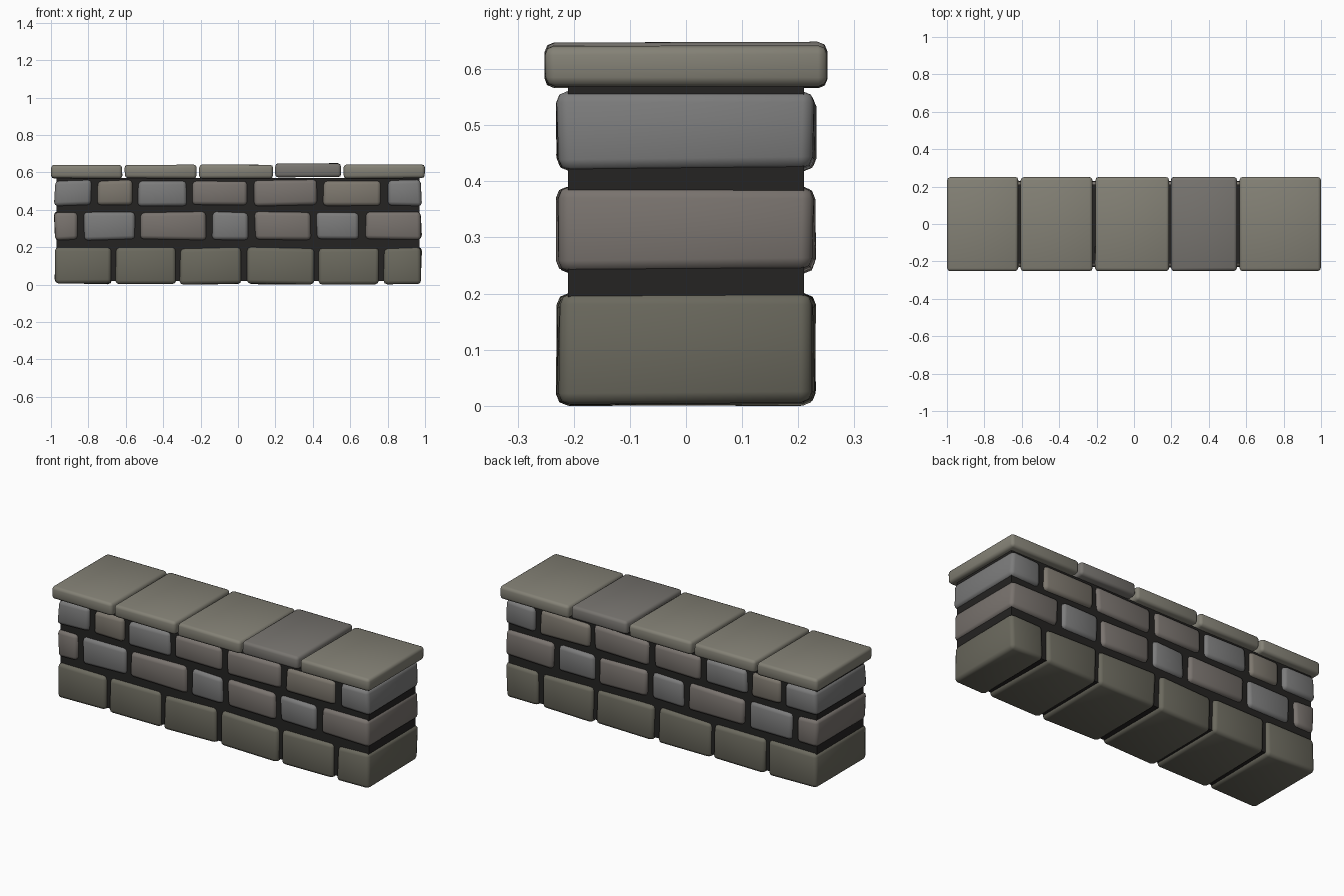
import bpy, bmesh, math, random
from mathutils import Vector

if "Cube" in bpy.data.objects:
    bpy.data.objects.remove(bpy.data.objects["Cube"])

random.seed(4)
JITTER = 0.006


def material(name, rgb):
    m = bpy.data.materials.new(name)
    m.diffuse_color = (*rgb, 1)
    m.use_nodes = True
    m.node_tree.nodes["Principled BSDF"].inputs["Base Color"].default_value = m.diffuse_color
    return m


MORTAR = material("mortar", (0.018, 0.017, 0.016))
WARM = material("warm_stone", (0.205, 0.185, 0.155))
COOL = material("cool_stone", (0.20, 0.20, 0.20))
BROWN = material("brown_stone", (0.19, 0.17, 0.155))
MOSS = material("mossy_stone", (0.145, 0.14, 0.11))
CAP = material("cap_stone", (0.23, 0.22, 0.18))
CAP_DARK = material("dark_cap_stone", (0.185, 0.175, 0.16))


def block(name, x, y, z, mat, bevel=0.0, jitter=0.0):
    """Box between the given ranges, corners nudged inward, edges rounded."""
    bm = bmesh.new()
    bmesh.ops.create_cube(bm, size=1)
    for v in bm.verts:
        sign = Vector([1 if c > 0 else -1 for c in v.co])
        v.co = Vector([r[1] if s > 0 else r[0] for r, s in zip((x, y, z), sign)])
        v.co -= Vector([s * random.uniform(0, jitter) for s in sign])
    if bevel:
        bmesh.ops.bevel(bm, geom=bm.edges[:], offset=bevel, segments=2,
                        profile=0.5, affect='EDGES')
    mesh = bpy.data.meshes.new(name)
    bm.to_mesh(mesh)
    bm.free()
    mesh.materials.append(mat)
    ob = bpy.data.objects.new(name, mesh)
    bpy.context.collection.objects.link(ob)
    return ob


# Dark mortar core
block("mortar_core", (-0.97, 0.97), (-0.21, 0.21), (0.02, 0.57), MORTAR)

# Courses: bottom, top, stone spans along x, stone colours
courses = [
    ("lower", 0.003, 0.205,
     [(-.985, -.67), (-.657, -.328), (-.315, .022), (.046, .412), (.428, .755), (.773, .985)],
     [MOSS] * 6),
    ("middle", 0.235, 0.392,
     [(-.985, -.85), (-.826, -.55), (-.525, -.165), (-.142, .062), (.087, .395),
      (.415, .652), (.677, .985)],
     [BROWN, COOL, BROWN, COOL, BROWN, COOL, BROWN]),
    ("upper", 0.418, 0.562,
     [(-.985, -.78), (-.757, -.56), (-.54, -.268), (-.247, .053), (.078, .428),
      (.45, .77), (.795, .985)],
     [COOL, WARM, COOL, BROWN, BROWN, WARM, COOL]),
]
stones = []
for course, z0, z1, spans, mats in courses:
    for i, (span, mat) in enumerate(zip(spans, mats)):
        stones.append(block(f"{course}_stone_{i + 1}", span, (-0.233, 0.233),
                            (z0, z1), mat, 0.02, JITTER * 1.5))
# Let the lowest stones rest on the ground
low = min(v.co.z for ob in stones for v in ob.data.vertices)
for ob in stones[:6]:
    for v in ob.data.vertices:
        v.co.z -= low

# Overhanging cap slabs
caps = [(-1, -.618), (-.607, -.22), (-.208, .188), (.197, .552), (.564, 1)]
for i, span in enumerate(caps):
    dark = i == 3
    lift = 0.006 if dark else 0
    stones.append(block(f"cap_slab_{i + 1}", span, (-0.253, 0.253),
                        (0.566 + lift, 0.643 + lift), CAP_DARK if dark else CAP,
                        0.016, JITTER * 0.6))

# Soft shading on all stones
bpy.ops.object.select_all(action='DESELECT')
for ob in stones:
    ob.select_set(True)
bpy.context.view_layer.objects.active = stones[0]
bpy.ops.object.shade_smooth_by_angle(angle=math.radians(50))
